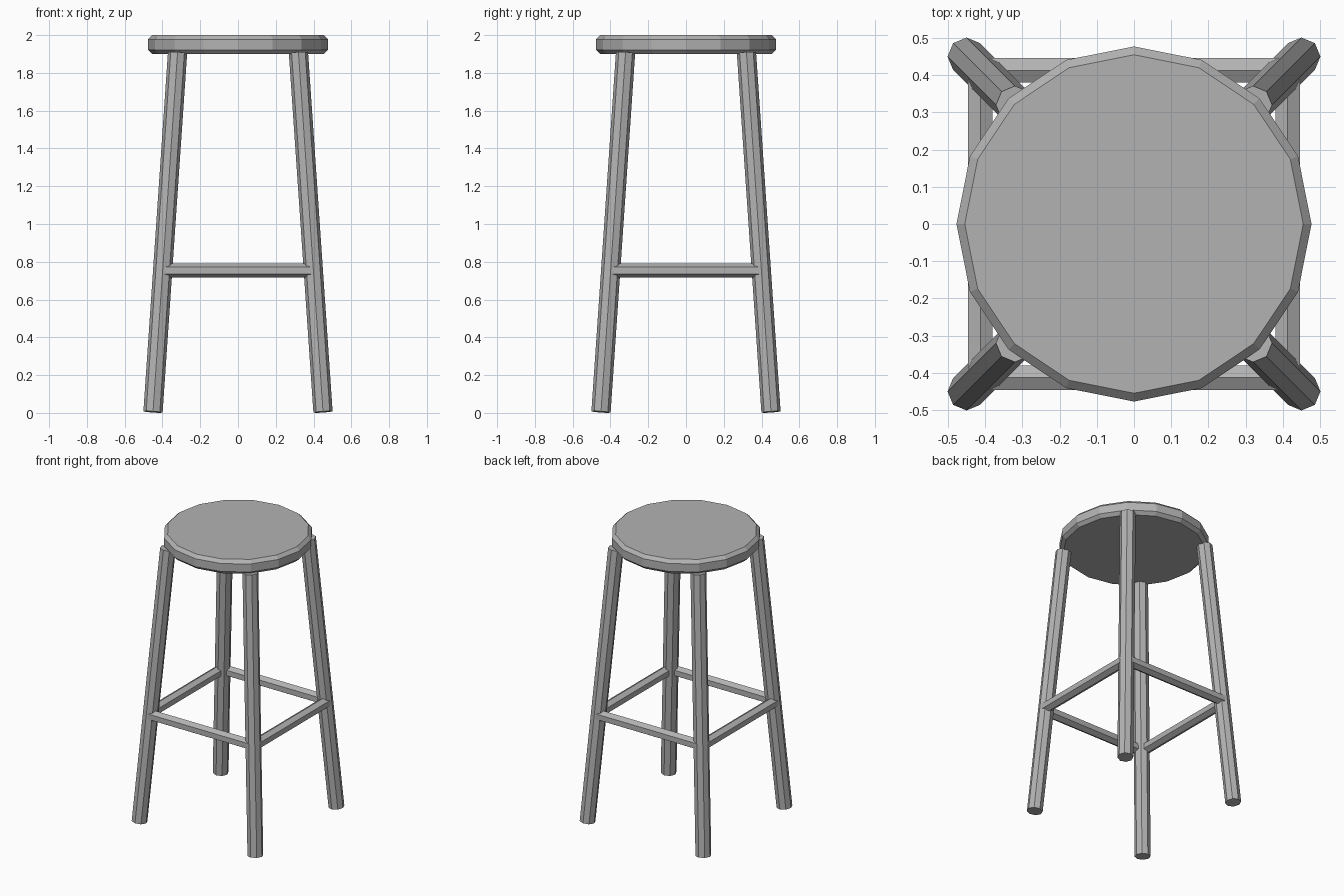
import bpy, bmesh, math
from mathutils import Vector, Matrix

if "Cube" in bpy.data.objects:
    bpy.data.objects.remove(bpy.data.objects["Cube"])

grey = bpy.data.materials.new("plain grey")
grey.diffuse_color = (0.45, 0.45, 0.45, 1)
grey.use_nodes = True
grey.node_tree.nodes["Principled BSDF"].inputs["Base Color"].default_value = grey.diffuse_color


def finish(name, bm):
    mesh = bpy.data.meshes.new(name)
    bm.to_mesh(mesh)
    bm.free()
    mesh.materials.append(grey)
    obj = bpy.data.objects.new(name, mesh)
    bpy.context.collection.objects.link(obj)
    return obj


def rod(name, a, b, radius, sides, turn=0.0):
    """Flat-sided rod from point a to point b."""
    a, b = Vector(a), Vector(b)
    axis = b - a
    rot = Vector((0, 0, 1)).rotation_difference(axis).to_matrix().to_4x4()
    bm = bmesh.new()
    bmesh.ops.create_cone(
        bm, cap_ends=True, segments=sides, radius1=radius, radius2=radius, depth=axis.length,
        matrix=Matrix.Translation((a + b) / 2) @ rot @ Matrix.Rotation(turn, 4, 'Z'))
    return finish(name, bm)


# Seat: sixteen-sided disc with chamfered rims
bm = bmesh.new()
bmesh.ops.create_cone(bm, cap_ends=True, segments=16, radius1=0.477, radius2=0.477,
                      depth=0.1, matrix=Matrix.Translation((0, 0, 1.95)))
rims = [e for e in bm.edges if abs(e.verts[0].co.z - e.verts[1].co.z) < 1e-4]
bmesh.ops.bevel(bm, geom=rims, offset=0.022, segments=1, affect='EDGES')
finish("seat", bm)

# Legs: four splayed octagonal rods
for y, depth_name in ((-1, "front"), (1, "back")):
    for x, side_name in ((-1, "left"), (1, "right")):
        rod(f"{depth_name}_{side_name}_leg", (0.45 * x, 0.45 * y, 0.005),
            (0.32 * x, 0.32 * y, 1.907), 0.051, 8)

# Rungs: hexagonal rods with flat top and bottom
for s, name in ((-1, "front"), (1, "back")):
    rod(f"{name}_rung", (-0.4, 0.413 * s, 0.753), (0.4, 0.413 * s, 0.753), 0.0375, 6, math.pi / 2)
for s, name in ((-1, "left"), (1, "right")):
    rod(f"{name}_rung", (0.413 * s, -0.4, 0.753), (0.413 * s, 0.4, 0.753), 0.0375, 6, 0)
